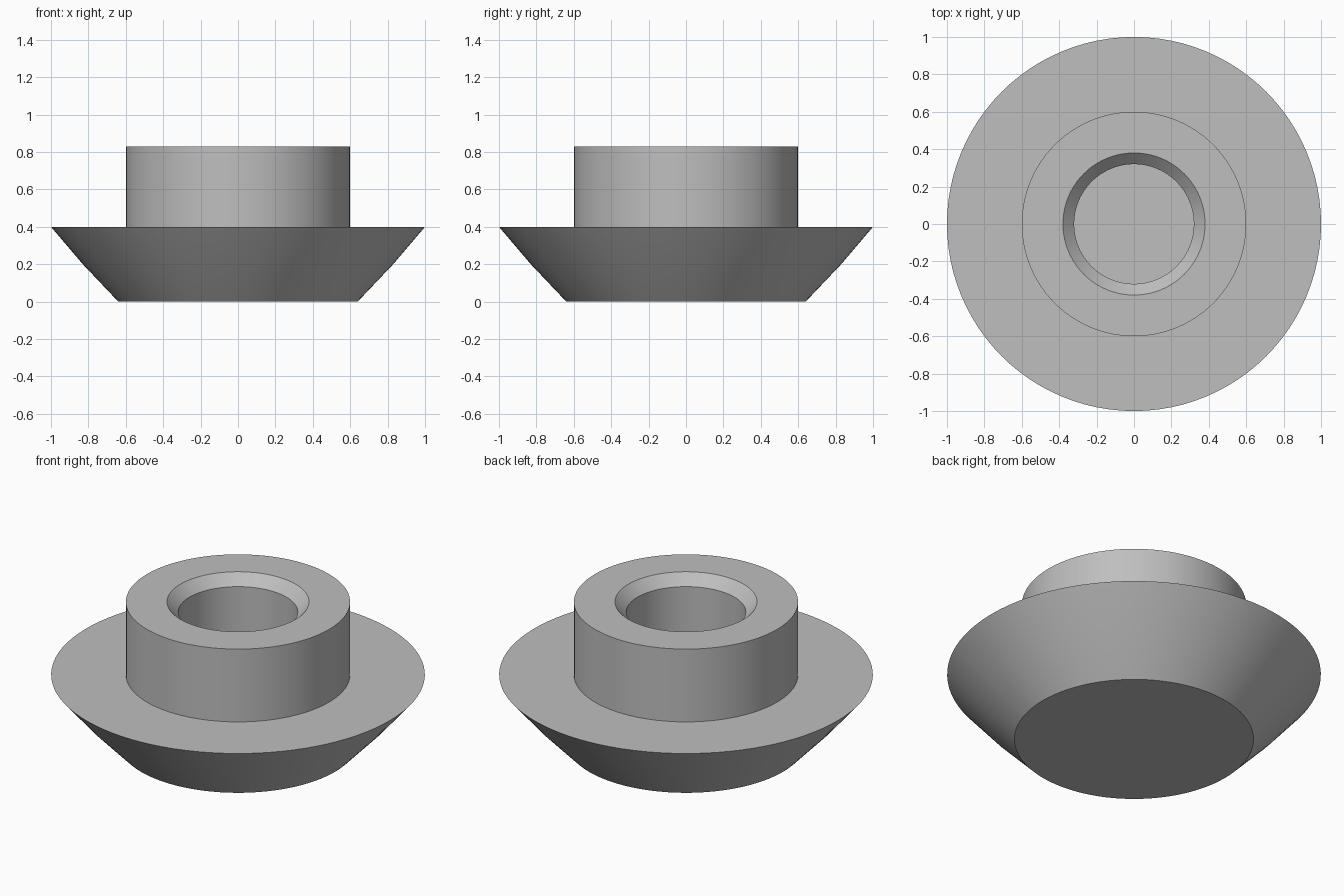
import bpy
import bmesh
import math

if "Cube" in bpy.data.objects:
    bpy.data.objects.remove(bpy.data.objects["Cube"])

SEGMENTS = 96

grey = bpy.data.materials.new("plain grey")
grey.diffuse_color = (0.52, 0.52, 0.52, 1.0)
grey.use_nodes = True
grey.node_tree.nodes["Principled BSDF"].inputs["Base Color"].default_value = grey.diffuse_color

# Half profile (radius, height), from the underside centre to the bore floor
profile = [
    (0.0, 0.0),
    (0.64, 0.0),     # flat underside
    (0.83, 0.20),    # lower taper
    (1.0, 0.40),     # flange rim
    (0.60, 0.40),    # flange top
    (0.60, 0.83),    # collar wall
    (0.38, 0.83),    # collar top
    (0.32, 0.77),    # bore chamfer
    (0.32, 0.40),    # bore wall
    (0.0, 0.40),     # bore floor
]

# Revolve the profile into one closed solid
bm = bmesh.new()
verts = [bm.verts.new((r, 0, z)) for r, z in profile]
edges = [bm.edges.new(pair) for pair in zip(verts, verts[1:])]
bmesh.ops.spin(bm, geom=verts + edges, cent=(0, 0, 0), axis=(0, 0, 1),
               angle=math.tau, steps=SEGMENTS, use_merge=True)
bmesh.ops.remove_doubles(bm, verts=bm.verts, dist=1e-5)
bmesh.ops.recalc_face_normals(bm, faces=bm.faces)

mesh = bpy.data.meshes.new("flanged_collar")
bm.to_mesh(mesh)
bm.free()
mesh.materials.append(grey)
collar = bpy.data.objects.new("flanged_collar", mesh)
bpy.context.collection.objects.link(collar)

# Smooth the round walls, keep the rims sharp
bpy.context.view_layer.objects.active = collar
collar.select_set(True)
bpy.ops.object.shade_smooth_by_angle(angle=math.radians(25))
